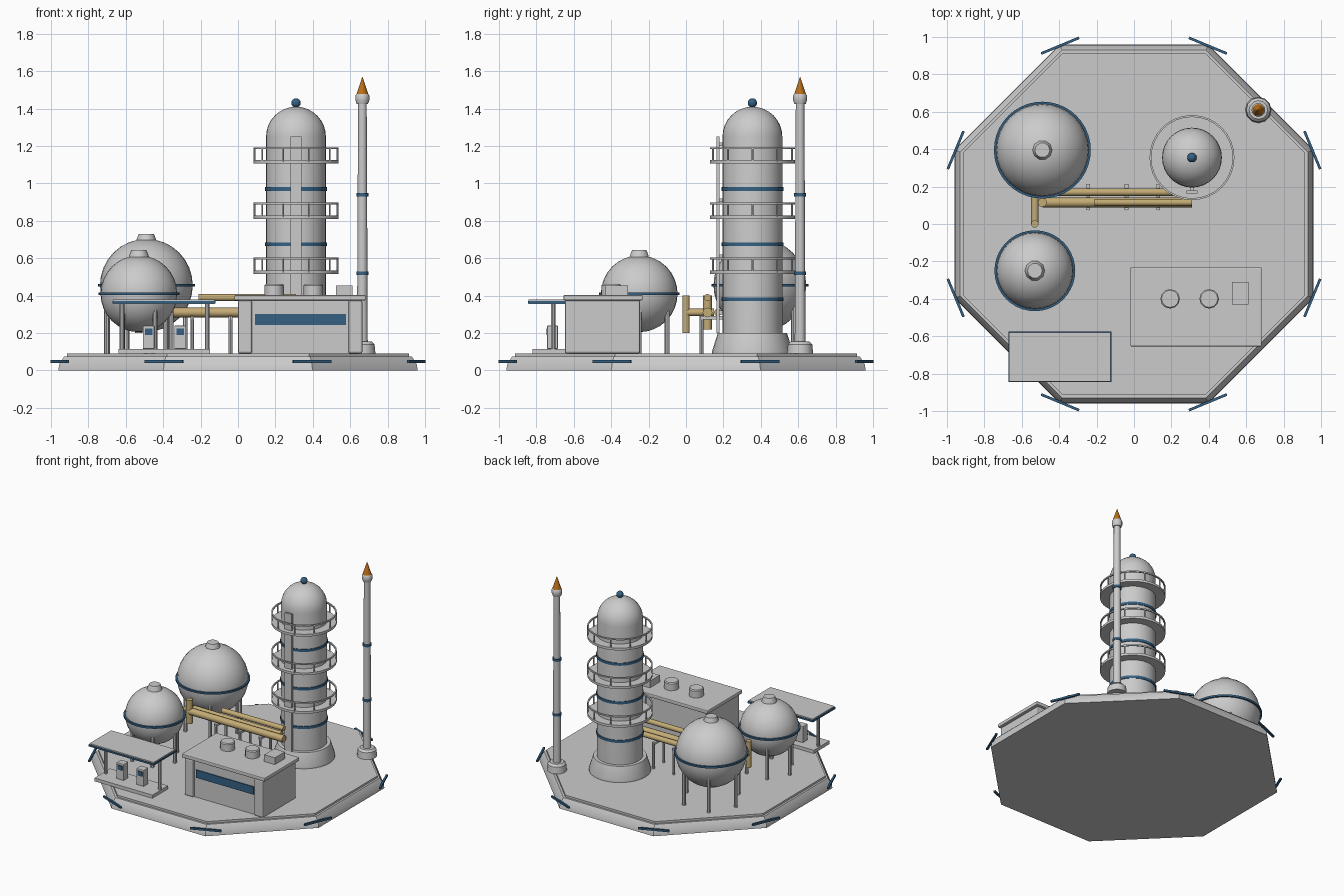
import bpy, bmesh
from math import pi, cos, sin, radians
from mathutils import Vector, Matrix

if "Cube" in bpy.data.objects:
    bpy.data.objects.remove(bpy.data.objects["Cube"])


def material(name, rgb):
    m = bpy.data.materials.new(name)
    m.diffuse_color = (*rgb, 1)
    m.use_nodes = True
    m.node_tree.nodes["Principled BSDF"].inputs["Base Color"].default_value = m.diffuse_color
    return m


BLUE = material("blue_trim", (0.035, 0.12, 0.23))
TAN = material("tan_pipe", (0.55, 0.41, 0.18))
ORANGE = material("flame_orange", (0.50, 0.16, 0.01))


def finish(name, bm, mat=None, smooth=True):
    me = bpy.data.meshes.new(name)
    bmesh.ops.recalc_face_normals(bm, faces=bm.faces)
    bm.to_mesh(me)
    bm.free()
    ob = bpy.data.objects.new(name, me)
    bpy.context.collection.objects.link(ob)
    if mat:
        me.materials.append(mat)
    if smooth:
        bpy.ops.object.select_all(action='DESELECT')
        ob.select_set(True)
        bpy.context.view_layer.objects.active = ob
        bpy.ops.object.shade_smooth_by_angle(angle=radians(35))
    return ob


def box(name, x, y, z, mat=None, bevel=0):
    """Box from (min, max) ranges."""
    bm = bmesh.new()
    bmesh.ops.create_cube(bm, size=1)
    for v in bm.verts:
        v.co = [(r[0] + r[1]) / 2 + c * (r[1] - r[0]) for r, c in zip((x, y, z), v.co)]
    if bevel:
        bmesh.ops.bevel(bm, geom=bm.edges[:], offset=bevel, segments=2, profile=0.5, affect='EDGES')
    return finish(name, bm, mat, False)


def lathe(name, x, y, profile, n=32, mat=None, closed=False, turn=0):
    """Revolve (radius, z) points about a vertical axis."""
    bm = bmesh.new()
    rings = [[bm.verts.new((x + r * cos(turn + 2 * pi * i / n), y + r * sin(turn + 2 * pi * i / n), z))
              for i in range(n)] for r, z in profile]
    pairs = list(zip(rings, rings[1:]))
    if closed:
        pairs.append((rings[-1], rings[0]))
    for a, b in pairs:
        for i in range(n):
            bm.faces.new((a[i], a[(i + 1) % n], b[(i + 1) % n], b[i]))
    if not closed:
        bm.faces.new(rings[0])
        bm.faces.new(rings[-1])
    return finish(name, bm, mat)


def ring(name, x, y, z, r0, r1, h, mat=None, n=32):
    return lathe(name, x, y, [(r0, z - h / 2), (r1, z - h / 2), (r1, z + h / 2), (r0, z + h / 2)], n, mat, True)


def rod(name, a, b, r, mat=None, n=12):
    a, b = Vector(a), Vector(b)
    bm = bmesh.new()
    rot = (b - a).to_track_quat('Z', 'Y').to_matrix().to_4x4()
    bmesh.ops.create_cone(bm, cap_ends=True, segments=n, radius1=r, radius2=r, depth=(b - a).length,
                          matrix=Matrix.Translation((a + b) / 2) @ rot)
    return finish(name, bm, mat)


def ball(name, c, r, mat=None, u=32, v=16):
    bm = bmesh.new()
    bmesh.ops.create_uvsphere(bm, u_segments=u, v_segments=v, radius=r, matrix=Matrix.Translation(c))
    return finish(name, bm, mat)


# Octagonal base with a chamfered edge and raised deck
K = 1 / cos(pi / 8)
lathe("base_platform", 0, 0, [(0.96 * K, 0), (0.957 * K, 0.03), (0.93 * K, 0.075), (0.915 * K, 0.075),
                              (0.915 * K, 0.09)], 8, turn=pi / 8)
# Blue strips across the base corners
for i in range(8):
    strip = box(f"corner_strip_{i}", (-0.007, 0.007), (-0.11, 0.11), (0.041, 0.055), BLUE)
    a = pi / 8 + i * pi / 4
    strip.location = (1.032 * cos(a), 1.032 * sin(a), 0)
    strip.rotation_euler.z = a

# Distillation tower
TX, TY = 0.31, 0.355
lathe("tower_skirt", TX, TY, [(0.215, 0.09), (0.215, 0.105), (0.185, 0.2)])
dome = [(max(0.16 * cos(t), 0.002), 1.25 + 0.16 * sin(t)) for t in [i * pi / 16 for i in range(9)]]
lathe("tower_body", TX, TY, [(0.16, 0.15)] + dome)
ball("tower_finial", (TX, TY, 1.43), 0.025, BLUE, 16, 8)
for z in (0.38, 0.675, 0.97):
    ring("tower_band", TX, TY, z, 0.155, 0.165, 0.02, BLUE)
for z in (0.525, 0.82, 1.115):
    ring("tower_walkway", TX, TY, z, 0.15, 0.227, 0.018)
    ring("walkway_rail", TX, TY, z + 0.073, 0.217, 0.227, 0.01)
    for i in range(10):
        px, py = TX + 0.222 * cos(i * pi / 5), TY + 0.222 * sin(i * pi / 5)
        rod("rail_post", (px, py, z), (px, py, z + 0.073), 0.005, n=6)
box("tower_ladder", (0.28, 0.34), (0.163, 0.179), (0.2, 1.25))
for z in (0.3, 0.6, 0.9, 1.2):
    box("ladder_bracket", (0.3, 0.32), (0.175, 0.21), (z, z + 0.02))

# Flare stack
FX, FY = 0.665, 0.61
lathe("flare_foot", FX, FY, [(0.07, 0.09), (0.065, 0.14), (0.05, 0.155)], 12)
lathe("flare_pole", FX, FY, [(0.029, 0.1), (0.023, 1.44)], 16)
lathe("flare_cup", FX, FY, [(0.03, 1.425), (0.037, 1.445), (0.037, 1.47), (0.03, 1.48)], 12)
lathe("flare_flame", FX, FY, [(0.034, 1.47), (0.0008, 1.57)], 12, ORANGE)
for z in (0.52, 0.94):
    ring("flare_band", FX, FY, z, 0.02, 0.032, 0.018, BLUE, 16)

# Spherical storage tanks
for name, x, y, z, r, cap in (("large", -0.49, 0.395, 0.455, 0.248, 0.73), ("small", -0.53, -0.25, 0.41, 0.205, 0.645)):
    ball(f"{name}_tank", (x, y, z), r)
    ring(f"{name}_tank_band", x, y, z, r - 0.01, r + 0.011, 0.014, BLUE, 40)
    lathe(f"{name}_tank_cap", x, y, [(0.055, cap - 0.045), (0.052, cap - 0.03), (0.04, cap)], 10)
    for i in range(6):
        px, py = x + 0.84 * r * cos(i * pi / 3), y + 0.84 * r * sin(i * pi / 3)
        rod(f"{name}_tank_leg", (px, py, 0.09), (px, py, z - 0.05), 0.013, n=8)

# Pipe run between tanks and tower
rod("main_pipe", (-0.49, 0.115, 0.31), (0.31, 0.115, 0.31), 0.026, TAN)
rod("rear_pipe", (-0.49, 0.17, 0.31), (0.25, 0.17, 0.31), 0.02, TAN)
rod("upper_pipe", (-0.21, 0.115, 0.39), (0.31, 0.115, 0.39), 0.019, TAN)
rod("riser_large", (-0.49, 0.115, 0.22), (-0.49, 0.115, 0.4), 0.024, TAN)
rod("riser_small", (-0.53, 0.0, 0.2), (-0.53, 0.0, 0.4), 0.02, TAN)
rod("link_pipe", (-0.53, 0.0, 0.31), (-0.53, 0.15, 0.31), 0.02, TAN)
for x in (-0.245, -0.04, 0.13):
    for y in (0.083, 0.205):
        rod("pipe_support_post", (x, y, 0.09), (x, y, 0.29), 0.01, n=8)
    box("pipe_support_beam", (x - 0.01, x + 0.01), (0.075, 0.213), (0.272, 0.29))

# Control building
box("building_wall", (0.02, 0.65), (-0.63, -0.25), (0.09, 0.38))
for x in (0.0, 0.59):
    box("building_end_wall", (x, x + 0.075), (-0.648, -0.245), (0.09, 0.375), bevel=0.01)
box("building_window", (0.09, 0.578), (-0.638, -0.62), (0.243, 0.302), BLUE)
box("building_roof", (-0.02, 0.683), (-0.655, -0.232), (0.375, 0.403), bevel=0.006)
for x in (0.193, 0.402):
    lathe("roof_vent", x, -0.4, [(0.052, 0.4), (0.052, 0.455), (0.046, 0.462)], 12)
box("roof_unit", (0.523, 0.613), (-0.43, -0.31), (0.4, 0.455))

# Fuel canopy with pumps
box("canopy_island", (-0.64, -0.15), (-0.82, -0.63), (0.09, 0.115))
box("canopy_fascia", (-0.672, -0.12), (-0.846, -0.574), (0.358, 0.371), BLUE)
box("canopy_roof", (-0.667, -0.125), (-0.841, -0.579), (0.356, 0.38))
for x in (-0.62, -0.165):
    rod("canopy_post", (x, -0.71, 0.1), (x, -0.71, 0.36), 0.013, n=10)
for x in (-0.478, -0.309):
    box("fuel_pump", (x - 0.031, x + 0.031), (-0.742, -0.685), (0.115, 0.24), bevel=0.004)
    box("pump_screen", (x - 0.02, x + 0.02), (-0.747, -0.735), (0.19, 0.225), BLUE)
